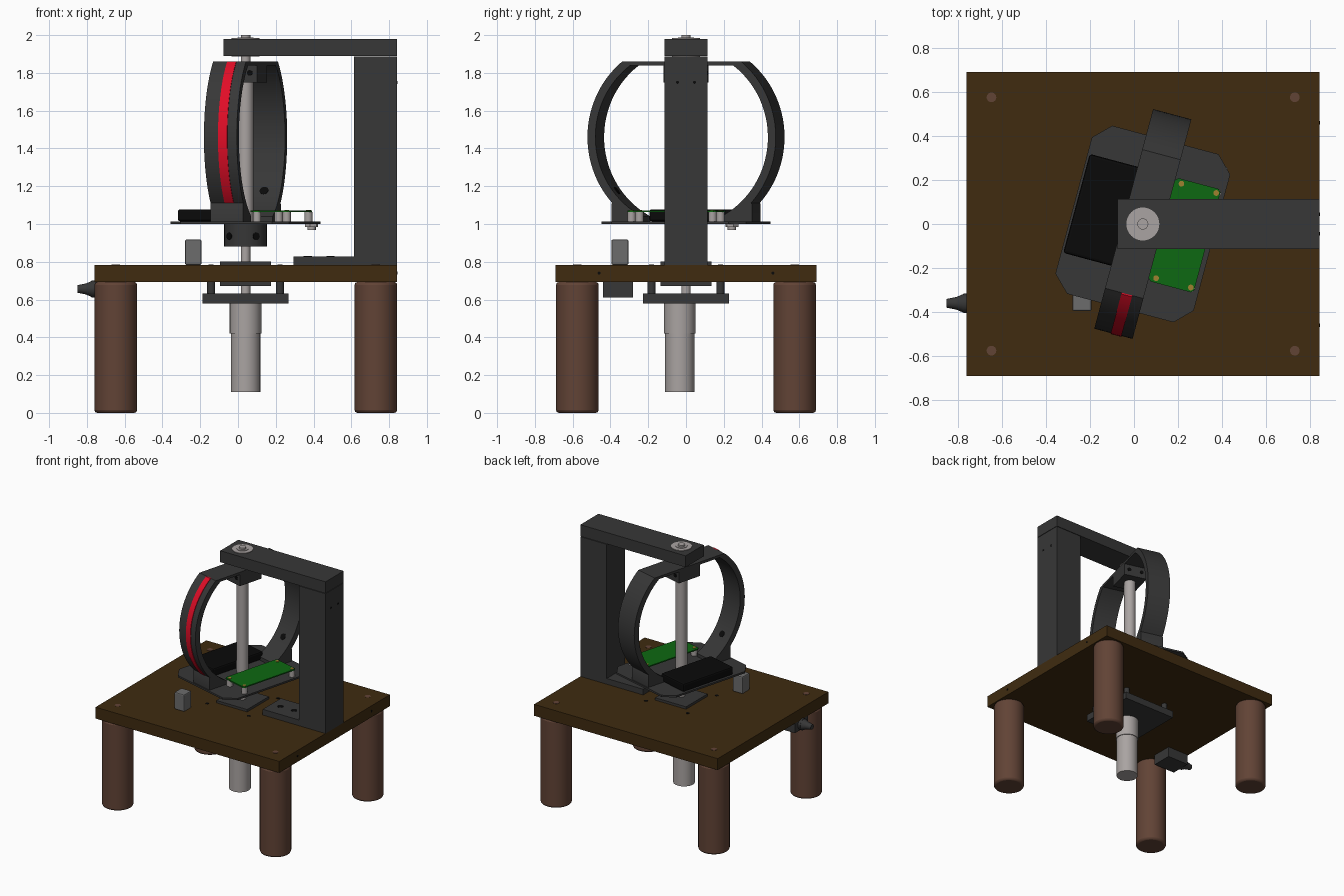
import bpy, bmesh, math
from mathutils import Matrix, Vector

if "Cube" in bpy.data.objects:
    bpy.data.objects.remove(bpy.data.objects["Cube"])


def mat(name, *rgb):
    m = bpy.data.materials.new(name)
    m.diffuse_color = (*rgb, 1)
    m.use_nodes = True
    m.node_tree.nodes["Principled BSDF"].inputs["Base Color"].default_value = m.diffuse_color
    return m


WOOD = mat("dark wood", 0.05, 0.024, 0.005)
LEG = mat("leg wood", 0.12, 0.056, 0.036)
DARK = mat("dark grey plastic", 0.038, 0.038, 0.038)
BLACK = mat("black", 0.003, 0.003, 0.003)
METAL = mat("metal", 0.40, 0.37, 0.36)
GREY = mat("sensor grey", 0.15, 0.15, 0.15)
GREEN = mat("board green", 0.004, 0.14, 0.006)
RED = mat("strip red", 0.75, 0.004, 0.02)
BRASS = mat("brass", 0.35, 0.22, 0.03)

CX = 0.04                                     # spin axis
STILL = Matrix()
ROTOR = Matrix.Translation((CX, 0, 0)) @ Matrix.Rotation(math.radians(-15), 4, 'Z')


def finish(name, bm, m, frame=STILL, smooth=False, bevel=0):
    bmesh.ops.recalc_face_normals(bm, faces=bm.faces)
    me = bpy.data.meshes.new(name)
    bm.to_mesh(me)
    bm.free()
    me.materials.append(m)
    ob = bpy.data.objects.new(name, me)
    bpy.context.collection.objects.link(ob)
    ob.matrix_world = frame
    if bevel:
        b = ob.modifiers.new("bevel", 'BEVEL')
        b.width, b.segments = bevel, 2
    if smooth:
        bpy.context.view_layer.objects.active = ob
        ob.select_set(True)
        bpy.ops.object.shade_smooth_by_angle(angle=math.radians(35))
        ob.select_set(False)
    return ob


def box(name, m, x, y, z, frame=STILL, bevel=0):
    bm = bmesh.new()
    bmesh.ops.create_cube(bm, size=1)
    for v in bm.verts:
        v.co = [lo + (c + 0.5) * (hi - lo) for c, (lo, hi) in zip(v.co, (x, y, z))]
    return finish(name, bm, m, frame, bevel=bevel)


def rod(name, m, a, b, r, r2=None, frame=STILL, sides=32, bevel=0):
    """Cylinder or cone from point a to point b."""
    a, b = Vector(a), Vector(b)
    bm = bmesh.new()
    bmesh.ops.create_cone(bm, cap_ends=True, segments=sides, radius1=r,
                          radius2=r if r2 is None else r2, depth=(b - a).length)
    turn = (b - a).to_track_quat('Z', 'Y').to_matrix().to_4x4()
    bm.transform(Matrix.Translation((a + b) / 2) @ turn)
    return finish(name, bm, m, frame, sides > 8, bevel)


def prism(name, m, pts, offset, frame=STILL, smooth=False):
    """Extrude a closed outline along offset."""
    bm = bmesh.new()
    f = bm.faces.new([bm.verts.new(p) for p in pts])
    new = bmesh.ops.extrude_face_region(bm, geom=[f])["geom"]
    bmesh.ops.translate(bm, vec=offset, verts=[v for v in new if isinstance(v, bmesh.types.BMVert)])
    return finish(name, bm, m, frame, smooth)


def chamfered(name, m, x, y, z, c, frame):
    (x0, x1), (y0, y1) = x, y
    pts = [(x0 + c, y0), (x1 - c, y0), (x1, y0 + c), (x1, y1 - c),
           (x1 - c, y1), (x0 + c, y1), (x0, y1 - c), (x0, y0 + c)]
    return prism(name, m, [(*p, z[0]) for p in pts], (0, 0, z[1] - z[0]), frame)


# table and legs
box("table_top", WOOD, (-0.76, 0.843), (-0.69, 0.69), (0.693, 0.783))
for x in (-0.647, 0.73):
    for y in (-0.575, 0.575):
        rod("leg", LEG, (x, y, 0), (x, y, 0.693), 0.113, bevel=0.015)
        rod("leg_dowel", LEG, (x, y, 0.7), (x, y, 0.785), 0.022, sides=24)
for y in (-0.46, 0.46):
    rod("edge_hole", BLACK, (0.84, y, 0.74), (0.845, y, 0.74), 0.008, sides=12)

# fixed bracket: foot, post and arm
box("bracket_foot", DARK, (0.295, 0.843), (-0.113, 0.113), (0.783, 0.828))
box("bracket_post", DARK, (0.613, 0.843), (-0.113, 0.113), (0.828, 1.886))
box("bracket_arm", DARK, (-0.076, 0.843), (-0.113, 0.113), (1.89, 1.98))
for x in (0.37, 0.49):
    rod("foot_bolt_hole", BLACK, (x, 0, 0.82), (x, 0, 0.830), 0.022, sides=20)
for y in (-0.045, 0.045):
    rod("post_hole", BLACK, (0.84, y, 1.75), (0.845, y, 1.75), 0.008, sides=12)

# shaft, tube and top bearing
rod("shaft", METAL, (CX, 0, 0.58), (CX, 0, 2.0), 0.025)
rod("shaft_tube", METAL, (CX, 0, 1.0), (CX, 0, 1.80), 0.042)
rod("bearing_outer", METAL, (CX, 0, 1.888), (CX, 0, 1.984), 0.075)
rod("bearing_inner", METAL, (CX, 0, 1.98), (CX, 0, 1.988), 0.042)

# motor mount
box("bearing_plate", DARK, (CX - 0.135, CX + 0.135), (-0.135, 0.135), (0.783, 0.802))
box("lower_bearing_plate", DARK, (CX - 0.135, CX + 0.135), (-0.135, 0.135), (0.672, 0.693))
box("motor_plate", DARK, (CX - 0.227, CX + 0.227), (-0.227, 0.227), (0.578, 0.632))
for sx in (-0.182, 0.182):
    for y in (-0.182, 0.182):
        rod("mount_standoff", DARK, (CX + sx, y, 0.632), (CX + sx, y, 0.693), 0.021, sides=20)
        rod("mount_hole", BLACK, (CX + sx, y, 0.78), (CX + sx, y, 0.785), 0.013, sides=16)
rod("gearbox", METAL, (CX, -0.033, 0.42), (CX, -0.033, 0.578), 0.084)
rod("motor", METAL, (CX, -0.033, 0.11), (CX, -0.033, 0.42), 0.078)

# spinning hub and carrier plate
rod("hub", DARK, (CX, 0, 0.88), (CX, 0, 1.0), 0.113, frame=STILL)
for deg in (-140, -60, 30, 120):
    d = Vector((math.cos(math.radians(deg)), math.sin(math.radians(deg)), 0))
    p = Vector((CX, 0, 0.935))
    rod("hub_screw", BLACK, p + d * 0.10, p + d * 0.116, 0.02, sides=16)
chamfered("carrier_plate", DARK, (-0.325, 0.325), (-0.395, 0.395), (1.0, 1.014), 0.075, ROTOR)
rod("trigger_flange", METAL, (0.275, 0.325, 0.985), (0.275, 0.325, 1.0), 0.036, frame=ROTOR, sides=6)
rod("trigger_tip", METAL, (0.275, 0.325, 0.968), (0.275, 0.325, 0.985), 0.022, frame=ROTOR, sides=20)

# battery, circuit board and standoffs
box("battery", BLACK, (-0.315, -0.065), (-0.22, 0.245), (1.014, 1.078), ROTOR, 0.012)
chamfered("circuit_board", GREEN, (0.09, 0.303), (-0.243, 0.243), (1.063, 1.072), 0.012, ROTOR)
for x in (0.122, 0.285):
    for y in (-0.222, 0.222):
        rod("board_standoff", METAL, (x, y, 1.014), (x, y, 1.063), 0.022, frame=ROTOR, sides=16)
        rod("board_screw", BRASS, (x, y, 1.07), (x, y, 1.075), 0.013, frame=ROTOR, sides=16)

# ring: outline in the local y-z plane, flat on top and open at the bottom
R, RI, ZC, ZT = 0.516, 0.473, 1.46, 1.86


def arc(r, z0, z1, n=28):
    a0, a1 = math.asin((z0 - ZC) / r), math.asin((z1 - ZC) / r)
    return [(r * math.cos(a0 + (a1 - a0) * i / n), ZC + r * math.sin(a0 + (a1 - a0) * i / n))
            for i in range(n + 1)]


half = ([(0.22, 1.014), (0.385, 1.014), (0.385, 1.105)] + arc(R, 1.112, ZT))
inner = arc(RI, ZT - 0.02, 1.05) + [(0.22, 1.04)]
for s in (-1, 1):
    pts = half + [(0, ZT), (0, ZT - 0.02)] + inner
    prism("ring_half", DARK, [(-0.09, s * y, z) for y, z in pts], (0.18, 0, 0), ROTOR, True)
    # cable hole near the foot of the ring
    d = Vector((0, s * 0.80, -0.60))
    c = Vector((0, 0, ZC))
    rod("ring_cable_hole", BLACK, c + d * (RI - 0.003), c + d * (RI + 0.005), 0.024, frame=ROTOR, sides=20)

# light strip on the front outside of the ring
strip = arc(R + 0.004, 1.112, ZT) + arc(R - 0.003, ZT, 1.112)
prism("light_strip", RED, [(-0.012, -y, z) for y, z in strip], (0.05, 0, 0), ROTOR, True)

# clamp block joining ring and tube
box("ring_clamp", DARK, (-0.09, 0.09), (-0.1, 0.1), (1.75, 1.842), ROTOR)
for x in (-0.05, 0.05):
    for s in (-1, 1):
        rod("clamp_screw", BLACK, (x, s * 0.098, 1.80), (x, s * 0.103, 1.80), 0.015, frame=ROTOR, sides=16)

# sensor block on the table
box("sensor_block", GREY, (-0.28, -0.193), (-0.395, -0.305), (0.783, 0.918), bevel=0.008)

# power socket under the table edge, with cable sleeve
box("socket_box", DARK, (-0.755, -0.57), (-0.44, -0.28), (0.612, 0.693))
rod("socket_flange", DARK, (-0.775, -0.36, 0.656), (-0.75, -0.36, 0.656), 0.044, sides=24)
rod("sleeve_cone", DARK, (-0.775, -0.36, 0.656), (-0.81, -0.36, 0.656), 0.042, 0.027, sides=24)
rod("sleeve_end", DARK, (-0.805, -0.36, 0.656), (-0.85, -0.36, 0.656), 0.029, 0.02, sides=24)
